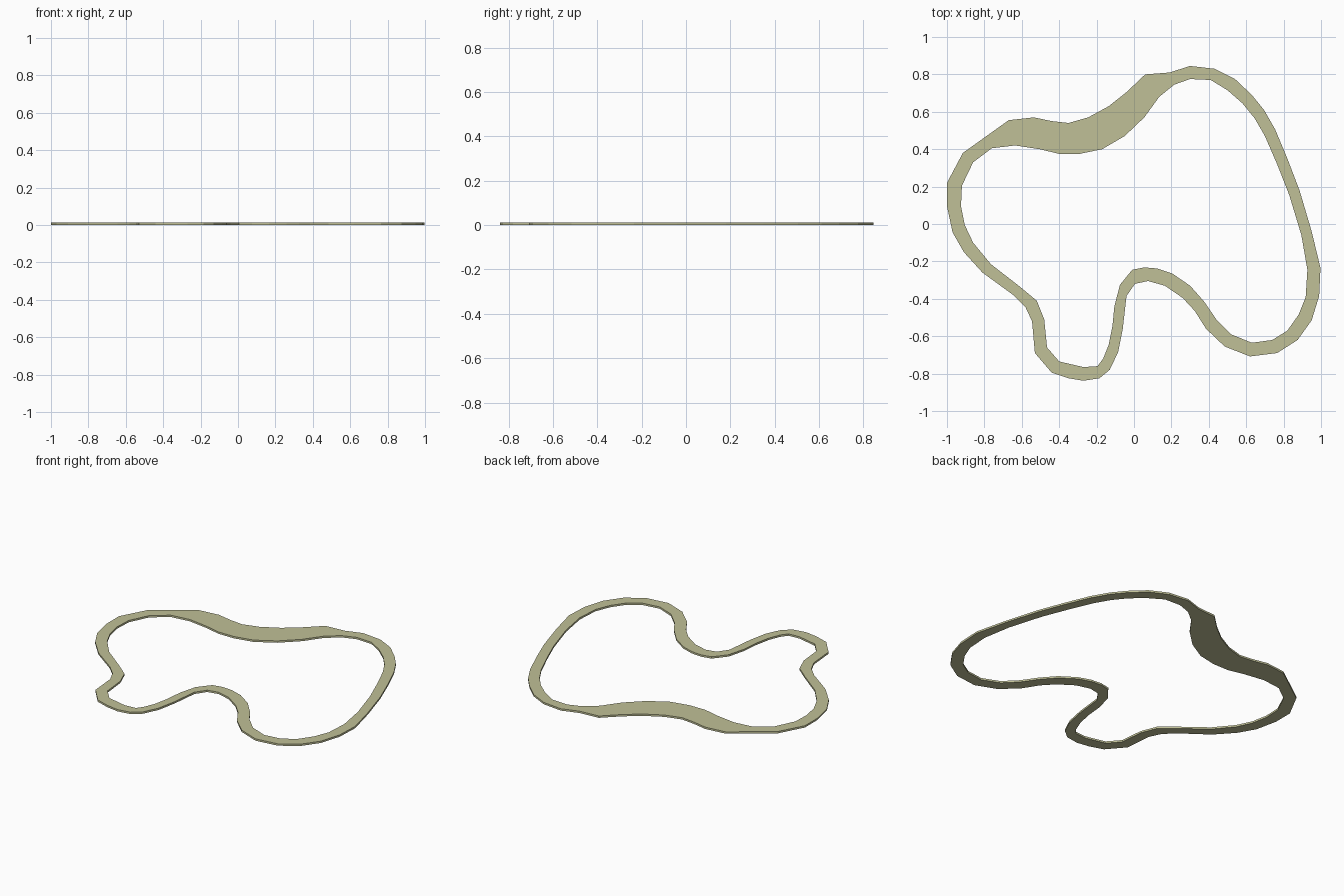
import bpy, bmesh

THICK = 0.012

# Outer edge of the circuit, clockwise seen from above
outer = [
    (.06, .80), (.19, .81), (.30, .845), (.43, .83), (.54, .775), (.63, .69), (.695, .61),
    (.755, .505), (.82, .35), (.885, .18), (.95, -.04), (.997, -.235), (.99, -.385),
    (.95, -.515), (.875, -.62), (.765, -.69), (.62, -.708), (.485, -.655), (.385, -.56),
    (.325, -.465), (.26, -.395), (.165, -.33), (.075, -.305), (.005, -.32), (-.04, -.385),
    (-.06, -.56), (-.085, -.685), (-.13, -.78), (-.185, -.825), (-.27, -.838), (-.35, -.825),
    (-.44, -.795), (-.53, -.69), (-.545, -.52), (-.58, -.445), (-.645, -.38), (-.81, -.26),
    (-.91, -.15), (-.97, -.045), (-1, .095), (-1, .22), (-.915, .38), (-.67, .555),
    (-.535, .57), (-.44, .55), (-.35, .54), (-.245, .57), (-.135, .63), (-.04, .705)]

# Inner edge, same direction
inner = [
    (.055, .57), (.135, .68), (.215, .745), (.30, .775), (.41, .77), (.50, .715), (.58, .645),
    (.645, .565), (.70, .47), (.765, .32), (.83, .155), (.895, -.06), (.927, -.245),
    (.918, -.39), (.88, -.485), (.82, -.57), (.74, -.62), (.63, -.635), (.52, -.59),
    (.44, -.51), (.375, -.415), (.30, -.33), (.205, -.265), (.125, -.238), (.055, -.232),
    (-.01, -.245), (-.075, -.325), (-.105, -.44), (-.115, -.545), (-.135, -.645),
    (-.165, -.72), (-.195, -.76), (-.27, -.765), (-.40, -.735), (-.465, -.66), (-.48, -.51),
    (-.52, -.41), (-.61, -.335), (-.765, -.215), (-.86, -.10), (-.905, -.005), (-.925, .095),
    (-.92, .205), (-.86, .33), (-.76, .405), (-.635, .42), (-.505, .40), (-.40, .375),
    (-.29, .375), (-.17, .40), (-.05, .47)]

# Filled 2D curve with a hole, extruded into a thin slab
curve = bpy.data.curves.new("track", 'CURVE')
curve.dimensions = '2D'
curve.fill_mode = 'BOTH'
curve.extrude = THICK / 2
for pts in (outer, inner[::-1]):
    spline = curve.splines.new('POLY')
    spline.points.add(len(pts) - 1)
    for p, (x, y) in zip(spline.points, pts):
        p.co = (x, y, 0, 1)
    spline.use_cyclic_u = True
track = bpy.data.objects.new("track", curve)
bpy.context.collection.objects.link(track)
bpy.context.view_layer.objects.active = track
track.select_set(True)
bpy.ops.object.convert(target='MESH')
track = bpy.context.object
track.name = "race_track"

# Weld caps to walls, stand on the ground, face outward
bm = bmesh.new()
bm.from_mesh(track.data)
bmesh.ops.remove_doubles(bm, verts=bm.verts, dist=0.0005)
bmesh.ops.translate(bm, verts=bm.verts, vec=(0, 0, THICK / 2))
bmesh.ops.recalc_face_normals(bm, faces=bm.faces)
for f in bm.faces:
    f.smooth = False
bm.to_mesh(track.data)
bm.free()

# Sandy surface colour
mat = bpy.data.materials.new("sand")
mat.diffuse_color = (0.53, 0.53, 0.31, 1)
track.data.materials.clear()
track.data.materials.append(mat)
